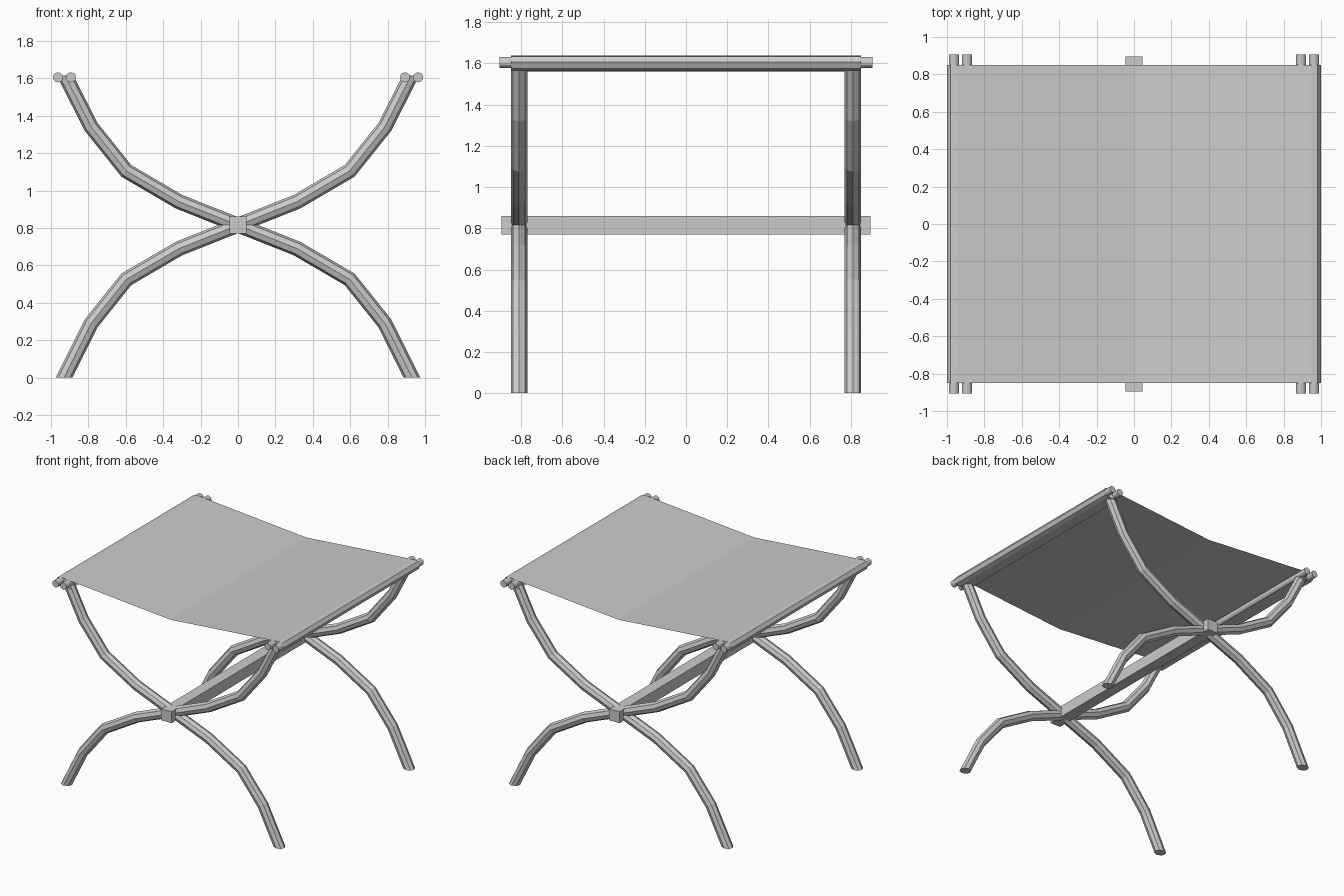
import bpy, bmesh, math
from mathutils import Vector

if "Cube" in bpy.data.objects:
    bpy.data.objects.remove(bpy.data.objects["Cube"])


def make_object(name, bm):
    bmesh.ops.recalc_face_normals(bm, faces=bm.faces)
    me = bpy.data.meshes.new(name)
    bm.to_mesh(me)
    bm.free()
    ob = bpy.data.objects.new(name, me)
    bpy.context.collection.objects.link(ob)
    return ob


def tube(name, path, y, radius, sides=8):
    """Mitred tube along an x-z path, with both ends cut horizontally."""
    bm = bmesh.new()
    pts = [Vector((x, 0, z)) for x, z in path]
    rings = []
    for i, p in enumerate(pts):
        prev = (p - pts[i - 1]).normalized() if i else None
        nxt = (pts[i + 1] - p).normalized() if i < len(pts) - 1 else None
        if prev and nxt:
            t = (prev + nxt).normalized()
            across = Vector((t.z, 0, -t.x)) / t.dot(prev)
        else:
            across = Vector((1 / abs((prev or nxt).z), 0, 0))
        ring = []
        for k in range(sides):
            a = 2 * math.pi * k / sides
            v = p + across * radius * math.cos(a)
            ring.append(bm.verts.new((v.x, y + radius * math.sin(a), v.z)))
        rings.append(ring)
    for a, b in zip(rings, rings[1:]):
        for k in range(sides):
            j = (k + 1) % sides
            bm.faces.new((a[k], a[j], b[j], b[k]))
    bm.faces.new(rings[0])
    bm.faces.new(rings[-1])
    return make_object(name, bm)


# Crossed S-curved legs, one pair at each end
half = [(0.315, 0.125), (0.597, 0.29), (0.785, 0.525), (0.93, 0.815)]
s_curve = [(-x, 0.815 - z) for x, z in reversed(half)] + [(0, 0.815)]
s_curve += [(x, 0.815 + z) for x, z in half[:-1]] + [(0.925, 1.615)]
for end, y in (("front", -0.81), ("back", 0.81)):
    for side, s in (("right", 1), ("left", -1)):
        tube(f"{end}_leg_{side}", [(s * x, z) for x, z in s_curve], y, 0.04)

# Twin seat rods on each side
for side, s in (("right", 1), ("left", -1)):
    for pos, x in (("inner", 0.893), ("outer", 0.963)):
        bpy.ops.mesh.primitive_cylinder_add(
            vertices=12, radius=0.027, depth=1.81,
            location=(s * x, 0, 1.605), rotation=(math.pi / 2, 0, 0))
        bpy.context.object.name = f"{side}_{pos}_rod"

# Square stretcher through the crossings
bpy.ops.mesh.primitive_cube_add(size=1, location=(0, 0, 0.815))
stretcher = bpy.context.object
stretcher.name = "stretcher"
stretcher.scale = (0.09, 1.79, 0.09)

# Fabric seat: sags at the middle and wraps around the rods
wrap = [(0.945, 1.638), (0.98, 1.634), (0.999, 1.606), (0.985, 1.575),
        (0.955, 1.566), (0.87, 1.568)]
profile = [(-x, z) for x, z in reversed(wrap)] + [(0, 1.56)] + wrap
bm = bmesh.new()
rows = [[bm.verts.new((x, y, z)) for x, z in profile] for y in (-0.85, 0.85)]
for i in range(len(profile) - 1):
    bm.faces.new((rows[0][i], rows[0][i + 1], rows[1][i + 1], rows[1][i]))
make_object("fabric_seat", bm)
